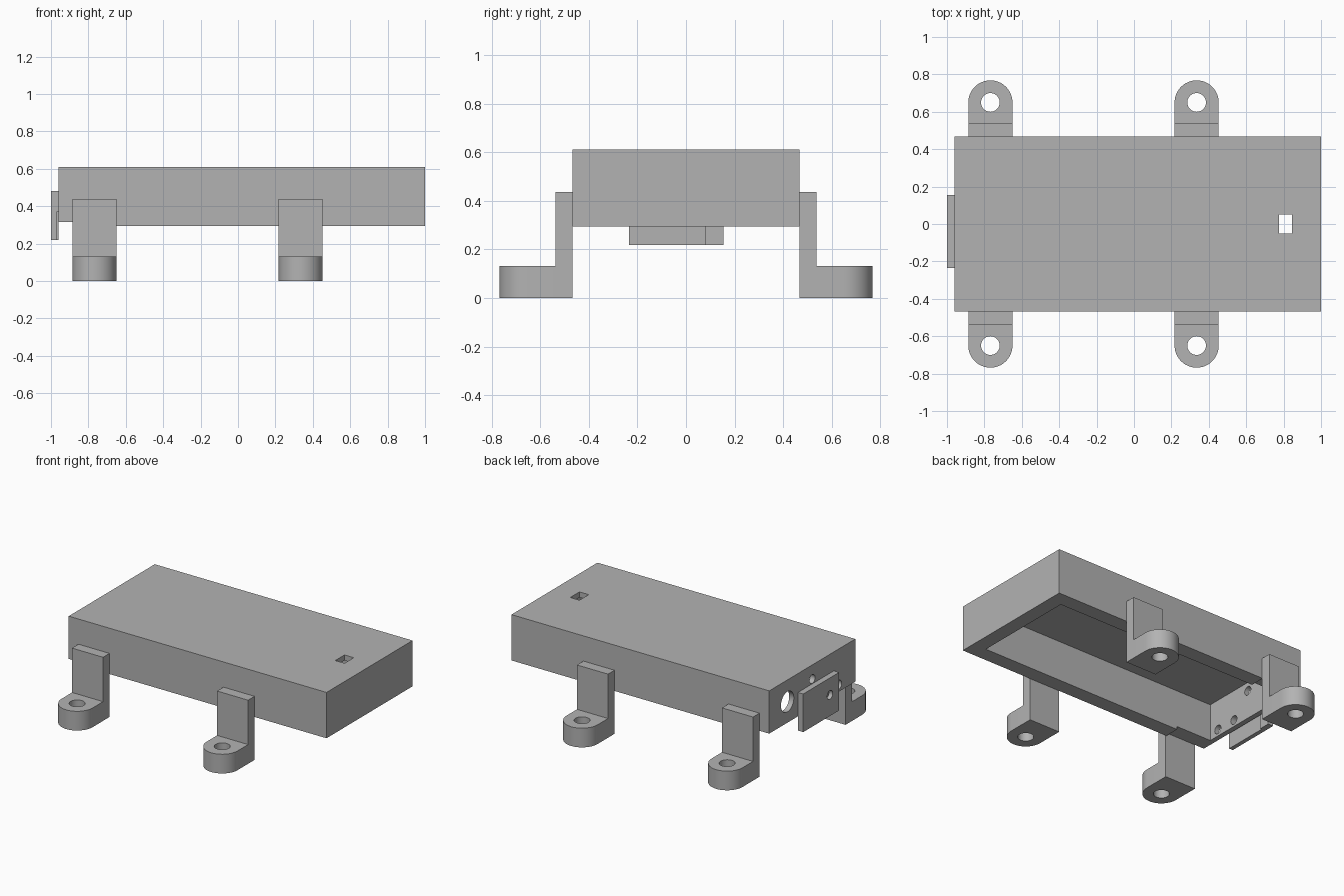
import bpy
import bmesh
from math import pi, cos, sin
from mathutils import Matrix, Vector

if "Cube" in bpy.data.objects:
    bpy.data.objects.remove(bpy.data.objects["Cube"])

grey = bpy.data.materials.new("plain grey")
grey.use_nodes = True
grey.diffuse_color = (0.45, 0.45, 0.45, 1)
grey.node_tree.nodes["Principled BSDF"].inputs["Base Color"].default_value = grey.diffuse_color


def add_object(name, bm):
    bmesh.ops.recalc_face_normals(bm, faces=bm.faces)
    mesh = bpy.data.meshes.new(name)
    bm.to_mesh(mesh)
    bm.free()
    mesh.materials.append(grey)
    obj = bpy.data.objects.new(name, mesh)
    bpy.context.collection.objects.link(obj)
    return obj


def box(name, low, high):
    low, high = Vector(low), Vector(high)
    bm = bmesh.new()
    place = Matrix.Translation((low + high) / 2) @ Matrix.Diagonal((*(high - low), 1))
    bmesh.ops.create_cube(bm, size=1, matrix=place)
    return add_object(name, bm)


def rod(name, centre, radius, length, axis):
    turn = Matrix.Rotation(pi / 2, 4, 'Y') if axis == 'X' else Matrix()
    bm = bmesh.new()
    bmesh.ops.create_cone(bm, cap_ends=True, segments=32, radius1=radius, radius2=radius,
                          depth=length, matrix=Matrix.Translation(centre) @ turn)
    return add_object(name, bm)


def combine(obj, other, operation='DIFFERENCE'):
    mod = obj.modifiers.new("shape", 'BOOLEAN')
    mod.operation, mod.solver, mod.object = operation, 'EXACT', other
    bpy.context.view_layer.objects.active = obj
    bpy.ops.object.modifier_apply(modifier=mod.name)
    bpy.data.objects.remove(other)


def finish(obj):
    bpy.ops.object.select_all(action='DESELECT')
    obj.select_set(True)
    bpy.context.view_layer.objects.active = obj
    bpy.ops.object.shade_smooth_by_angle(angle=pi / 6)


# Housing: a shell open at the bottom, with a raised rim at the thin end
W = 0.467
housing = box("housing", (-0.96, -W, 0.295), (1, W, 0.61))
combine(housing, box("cavity", (-0.925, -0.363, 0.1), (0.9, 0.363, 0.572)))
combine(housing, box("rim_step", (-1.2, -0.6, 0.1), (-0.655, 0.6, 0.316)))
combine(housing, box("slot", (0.775, -0.05, 0.5), (0.845, 0.05, 0.7)))

# End wall holes: one wide cable hole and three screw holes
for y, z, r in ((0.27, 0.46, 0.07), (0, 0.513, 0.03), (-0.135, 0.363, 0.03), (-0.29, 0.363, 0.03)):
    combine(housing, rod("hole", (-0.94, y, z), r, 0.2, 'X'))
finish(housing)

# Latch plate on the end wall, with a shallow recess on its inner face
plate = box("latch_plate", (-1, -0.235, 0.218), (-0.96, 0.155, 0.48))
combine(plate, box("recess", (-0.971, -0.3, 0.1), (-0.9, 0.08, 0.368)))
combine(plate, rod("plate_hole", (-0.98, -0.135, 0.363), 0.03, 0.2, 'X'))
finish(plate)


# Mounting legs: upright strap on a round-ended foot with a bolt hole
def leg(name, x, side):
    half, eye, foot_top = 0.118, 0.65, 0.132
    outline = [(-half, W), (half, W)]
    outline += [(half * cos(pi * i / 24), eye + half * sin(pi * i / 24)) for i in range(25)]
    bm = bmesh.new()
    face = bm.faces.new([bm.verts.new((x + px, side * py, 0)) for px, py in outline])
    raised = bmesh.ops.extrude_face_region(bm, geom=[face])["geom"]
    bmesh.ops.translate(bm, vec=(0, 0, foot_top),
                        verts=[v for v in raised if isinstance(v, bmesh.types.BMVert)])
    foot = add_object(name, bm)
    ys = sorted((side * W, side * 0.537))
    combine(foot, box("strap", (x - half, ys[0], 0), (x + half, ys[1], 0.437)), 'UNION')
    combine(foot, rod("bolt_hole", (x, side * eye, 0.06), 0.05, 0.4, 'Z'))
    finish(foot)


for end, x in (("end", -0.768), ("middle", 0.335)):
    for place, side in (("front", -1), ("back", 1)):
        leg(f"{place}_{end}_leg", x, side)
